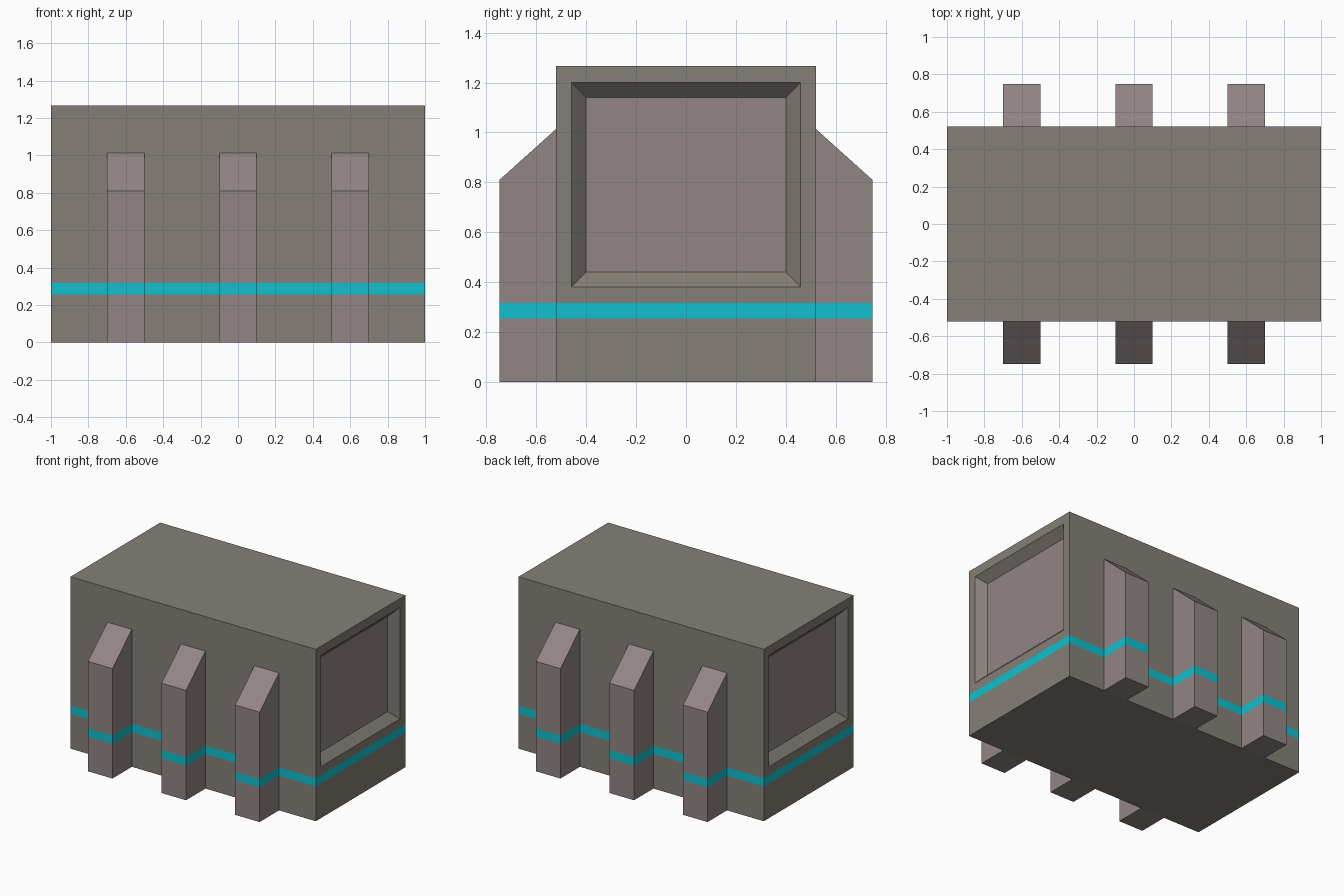
import bpy, bmesh

if "Cube" in bpy.data.objects:
    bpy.data.objects.remove(bpy.data.objects["Cube"])


def material(name, color):
    m = bpy.data.materials.new(name)
    m.diffuse_color = (*color, 1)
    m.use_nodes = True
    m.node_tree.nodes["Principled BSDF"].inputs["Base Color"].default_value = m.diffuse_color
    return m


STONE = material("stone", (0.235, 0.215, 0.185))
PANEL = material("panel", (0.29, 0.235, 0.235))
CYAN = material("cyan", (0.005, 0.53, 0.62))
STRIPE = (0.255, 0.317)


def loft(name, rings, main, cap):
    """Skin a chain of closed rings, cap the ends and paint the stripe."""
    bm = bmesh.new()
    loops = [[bm.verts.new(p) for p in ring] for ring in rings]
    for a, b in zip(loops, loops[1:]):
        n = len(a)
        for i in range(n):
            bm.faces.new((a[i], a[(i + 1) % n], b[(i + 1) % n], b[i]))
    for end in (loops[0], loops[-1]):
        bm.faces.new(end).material_index = 1
    bmesh.ops.recalc_face_normals(bm, faces=bm.faces)
    for z in STRIPE:
        bmesh.ops.bisect_plane(bm, geom=bm.verts[:] + bm.edges[:] + bm.faces[:],
                               plane_co=(0, 0, z), plane_no=(0, 0, 1))
    for f in bm.faces:
        if STRIPE[0] < f.calc_center_median().z < STRIPE[1] and abs(f.normal.z) < 0.1:
            f.material_index = 2
    mesh = bpy.data.meshes.new(name)
    bm.to_mesh(mesh)
    bm.free()
    for m in (main, cap, CYAN):
        mesh.materials.append(m)
    obj = bpy.data.objects.new(name, mesh)
    bpy.context.collection.objects.link(obj)


def rect(x, y, z0, z1):
    return [(x, -y, z0), (x, y, z0), (x, y, z1), (x, -y, z1)]


# Main block with a bevelled recessed panel at each end
half = [rect(0.94, 0.40, 0.44, 1.14), rect(1, 0.46, 0.38, 1.20), rect(1, 0.522, 0, 1.267)]
mirrored = [[(-x, y, z) for x, y, z in ring] for ring in half]
loft("body", mirrored + half[::-1], STONE, PANEL)

# Sloped buttresses along front and back
for side, label in ((-1, "front"), (1, "back")):
    for i, x in enumerate((-0.6, 0, 0.6)):
        profile = [(0.522, 0), (0.748, 0), (0.748, 0.81), (0.522, 1.013)]
        rings = [[(x + dx, side * y, z) for y, z in profile] for dx in (-0.1, 0.1)]
        loft(f"{label}_buttress_{i + 1}", rings, PANEL, PANEL)
